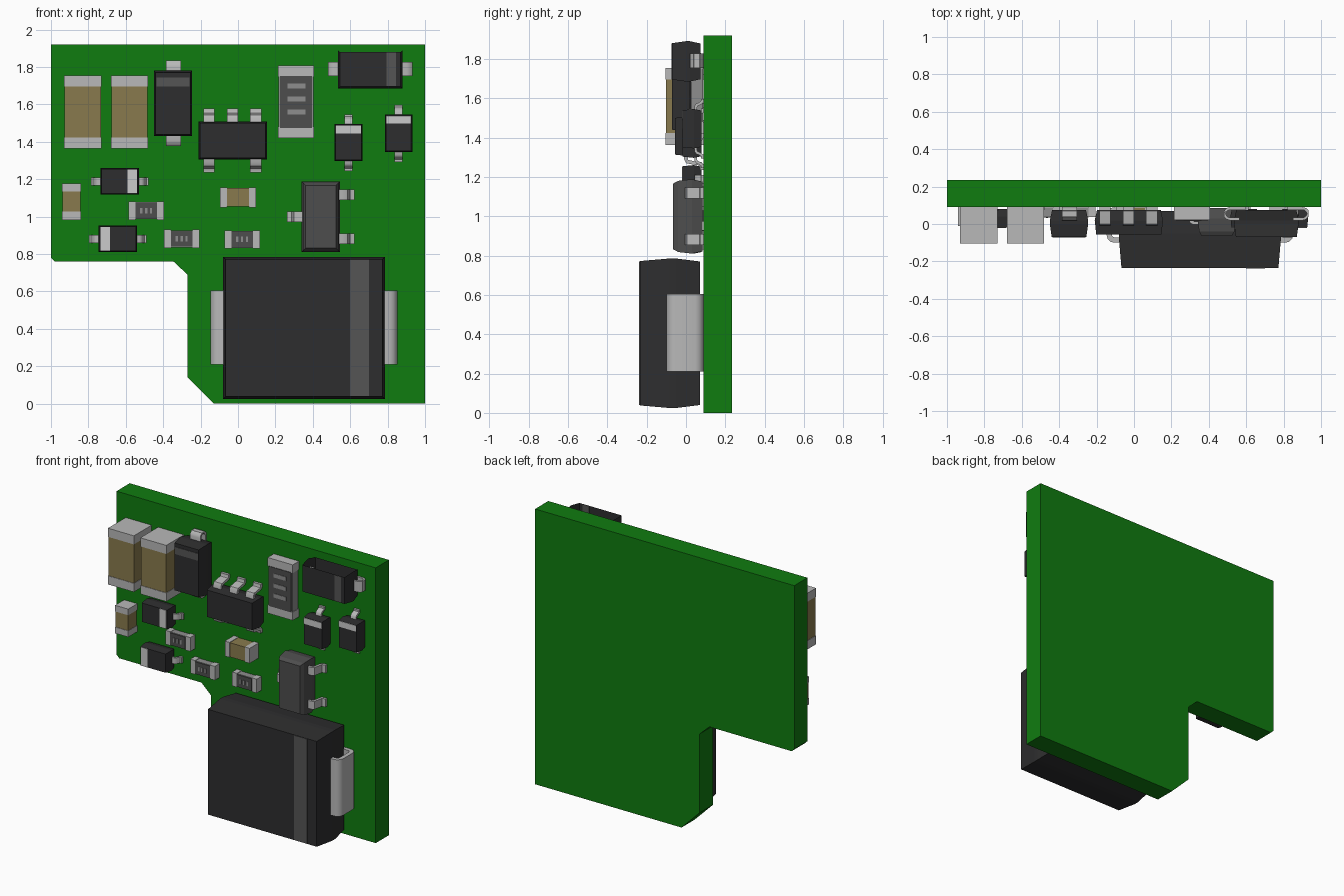
import bpy, bmesh, math
from mathutils import Vector

if "Cube" in bpy.data.objects:
    bpy.data.objects.remove(bpy.data.objects["Cube"], do_unlink=True)

FACE = 0.09          # y of the board's component side


def material(name, r, g, b):
    m = bpy.data.materials.new(name)
    m.use_nodes = True
    m.diffuse_color = (r, g, b, 1)
    m.node_tree.nodes["Principled BSDF"].inputs["Base Color"].default_value = (r, g, b, 1)
    return m


GREEN = material("board green", 0.005, 0.20, 0.005)
BLACK = material("package black", 0.027, 0.027, 0.028)
GREY = material("package grey", 0.075, 0.075, 0.075)
BAND = material("band grey", 0.09, 0.09, 0.09)
METAL = material("metal", 0.48, 0.48, 0.48)
TAN = material("ceramic tan", 0.25, 0.195, 0.075)
CERAMIC = material("resistor side grey", 0.27, 0.27, 0.27)
PALE = material("pale marking", 0.60, 0.60, 0.60)


def finish(name, bm, mat, smooth=False):
    bmesh.ops.recalc_face_normals(bm, faces=bm.faces)
    me = bpy.data.meshes.new(name)
    bm.to_mesh(me)
    bm.free()
    me.materials.append(mat)
    ob = bpy.data.objects.new(name, me)
    bpy.context.collection.objects.link(ob)
    if smooth:
        bpy.ops.object.select_all(action='DESELECT')
        ob.select_set(True)
        bpy.context.view_layer.objects.active = ob
        bpy.ops.object.shade_smooth_by_angle(angle=math.radians(40))
    return ob


def loft(name, rings, mat, smooth=False, open_top=False):
    """Closed solid through rings of equal point count."""
    bm = bmesh.new()
    vs = [[bm.verts.new(p) for p in ring] for ring in rings]
    n = len(vs[0])
    for a, b in zip(vs, vs[1:]):
        for i in range(n):
            bm.faces.new((a[i], a[(i + 1) % n], b[(i + 1) % n], b[i]))
    bm.faces.new(vs[0])
    bm.faces.new(vs[-1])
    if open_top:
        bmesh.ops.recalc_face_normals(bm, faces=bm.faces)
        bmesh.ops.delete(bm, geom=[f for f in bm.faces if f.normal.z > 0.7], context='FACES_ONLY')
    return finish(name, bm, mat, smooth)


def body(name, x0, x1, z0, z1, levels, mat, **kw):
    """Block whose outline is inset by a given amount at each y level."""
    return loft(name, [[(x0 + i, y, z0 + i), (x1 - i, y, z0 + i),
                        (x1 - i, y, z1 - i), (x0 + i, y, z1 - i)] for y, i in levels], mat, **kw)


def box(name, x0, x1, z0, z1, y0, y1, mat):
    return body(name, x0, x1, z0, z1, [(y0, 0), (y1, 0)], mat)


def lead(name, x, z, direction, width, path, t):
    """Bent metal strip: path holds (outward distance, height over board)."""
    dx, dz = direction
    pts = [Vector(p) for p in path]
    normals = []
    for i in range(len(pts)):
        a = (pts[i] - pts[i - 1]).normalized() if i else None
        b = (pts[i + 1] - pts[i]).normalized() if i < len(pts) - 1 else None
        d = ((a or b) + (b or a)).normalized()
        k = max(d.dot(a or b), 0.5)
        normals.append(Vector((-d.y, d.x)) / k * t / 2)
    rings = []
    for p, n in zip(pts, normals):
        ring = []
        for q, s in ((p + n, -1), (p + n, 1), (p - n, 1), (p - n, -1)):
            w = s * width / 2
            ring.append((x + dx * q.x + dz * w, FACE - q.y, z + dz * q.x + dx * w))
        rings.append(ring)
    return loft(name, rings, METAL, smooth=True)


def gull(name, x, z, direction, width, reach, h, t=0.014):
    r = reach
    path = [(-0.02, h), (r * .25, h), (r * .42, h - .006), (r * .5, h * .6),
            (r * .58, .016), (r * .72, t / 2), (r, t / 2)]
    return lead(name, x, z, direction, width, path, t)


def wrap(name, x, z, direction, width, reach, h, t=0.02):
    """Lead that leaves the body, turns down and tucks back underneath."""
    r, c, o = reach - t / 2, min(reach * .5, 0.03), t / 2
    path = [(-0.03, h - o), (r - c, h - o)]
    path += [(r - c + c * math.sin(a), h - o - c + c * math.cos(a)) for a in (.5, 1.05, 1.57)]
    path += [(r - c + c * math.cos(a), o + c - c * math.sin(a)) for a in (0, .5, 1.05, 1.57)]
    path += [(-0.06, o)]
    return lead(name, x, z, direction, width, path, t)


# Circuit board with the notched lower corner
outline = [(-1, 1.92), (1, 1.92), (1, 0), (-.13, 0), (-.27, .14), (-.27, .69),
           (-.345, .76), (-.98, .76), (-1, .78)]
loft("circuit_board", [[(x, y, z) for x, z in outline] for y in (FACE, 0.235)], GREEN)

# Large power diode
body("power_diode_body", -.08, .785, .025, .785,
     [(.07, .015), (-.05, 0), (-.085, 0), (-.235, .013)], BLACK)
box("power_diode_band", .60, .70, .04, .77, -.238, -.23, BAND)
for s, x in ((-1, -.08), (1, .785)):
    wrap("power_diode_lead", x, .408, (s, 0), .395, .067, .19, .028)

# Medium diodes: one upright, one lying
levels = [(.075, .012), (.02, 0), (0, 0), (-.07, .010)]
body("upright_diode_body", -.45, -.245, 1.43, 1.78, levels, BLACK)
box("upright_diode_band", -.437, -.258, 1.695, 1.745, -.073, -.068, BAND)
for s, z in ((-1, 1.43), (1, 1.78)):
    wrap("upright_diode_lead", -.345, z, (0, s), .08, .058, .07, .014)
body("lying_diode_body", .535, .88, 1.685, 1.89, levels, BLACK, open_top=True)
box("lying_diode_band", .795, .845, 1.697, 1.878, -.073, -.068, BAND)
for s, x in ((-1, .535), (1, .88)):
    wrap("lying_diode_lead", x, 1.79, (s, 0), .075, .058, .07, .014)

# Small diodes: bounds, band range, and whether they stand upright
small = [(.515, .665, 1.297, 1.495, 1.445, 1.487, True),
         (.785, .932, 1.345, 1.545, 1.497, 1.538, True),
         (-.735, -.53, 1.117, 1.26, -.592, -.54, False),
         (-.745, -.54, .81, .952, -.735, -.685, False)]
for x0, x1, z0, z1, b0, b1, upright in small:
    body("small_diode_body", x0, x1, z0, z1, [(.08, .008), (.04, 0), (-.018, .006)], BLACK)
    cx, cz = (x0 + x1) / 2, (z0 + z1) / 2
    if upright:
        box("small_diode_band", x0 + .007, x1 - .007, b0, b1, -.021, -.016, PALE)
        ends = [(cx, z0, (0, -1)), (cx, z1, (0, 1))]
    else:
        box("small_diode_band", b0, b1, z0 + .007, z1 - .007, -.021, -.016, PALE)
        ends = [(x0, cz, (-1, 0)), (x1, cz, (1, 0))]
    for x, z, d in ends:
        gull("small_diode_lead", x, z, d, .042, .052, .04, .014)

# Five-lead regulator
body("regulator_body", -.21, .155, 1.305, 1.508, [(.075, .012), (.02, 0), (-.055, .008)], BLACK)
for x in (-.155, -.03, .095):
    gull("regulator_lead", x, 1.505, (0, 1), .06, .072, .09, .018)
for x in (-.155, .095):
    gull("regulator_lead", x, 1.308, (0, -1), .06, .072, .09, .018)

# Three-lead transistor
body("transistor_body", .34, .545, .81, 1.188, [(.085, .012), (.03, 0), (-.04, .008), (-.065, .022)], GREY)
for z in (.882, 1.118):
    gull("transistor_lead", .545, z, (1, 0), .056, .078, .085, .018)
gull("transistor_lead", .34, 1.0, (-1, 0), .056, .078, .085, .018)


def chip(name, x0, x1, z0, z1, front, end, core, upright):
    """Chip part: a core between two metal end caps."""
    e = 0.003
    if upright:
        box(name + "_core", x0 + e, x1 - e, z0 + end, z1 - end, FACE - e, front + e, core)
        for a, b in ((z0, z0 + end), (z1 - end, z1)):
            box(name + "_end", x0, x1, a, b, FACE, front, METAL)
    else:
        box(name + "_core", x0 + end, x1 - end, z0 + e, z1 - e, FACE - e, front + e, core)
        for a, b in ((x0, x0 + end), (x1 - end, x1)):
            box(name + "_end", a, b, z0, z1, FACE, front, METAL)


# Ceramic capacitors
for x in (-.93, -.68):
    chip("large_capacitor", x, x + .2, 1.363, 1.755, -.105, .06, TAN, True)
chip("small_capacitor", -.942, -.84, .983, 1.178, -.01, .043, TAN, True)
chip("small_capacitor", -.095, .097, 1.05, 1.155, -.01, .037, TAN, False)

# Large resistor with dark cover plate and plain marking bars
chip("large_resistor", .213, .407, 1.42, 1.808, .022, .058, CERAMIC, True)
box("large_resistor_cover", .225, .395, 1.475, 1.752, .018, .024, GREY)
for z in (1.545, 1.615, 1.685):
    box("large_resistor_mark", .265, .36, z, z + .028, .015, .02, CERAMIC)

# Small resistors
for x, z in ((-.585, .983), (-.395, .833), (-.072, .83)):
    chip("small_resistor", x, x + .19, z, z + .097, .038, .037, CERAMIC, False)
    box("small_resistor_cover", x + .037, x + .153, z + .006, z + .091, .035, .041, GREY)
    for i in range(3):
        box("small_resistor_mark", x + .062 + i * .026, x + .074 + i * .026,
            z + .033, z + .064, .032, .037, CERAMIC)
